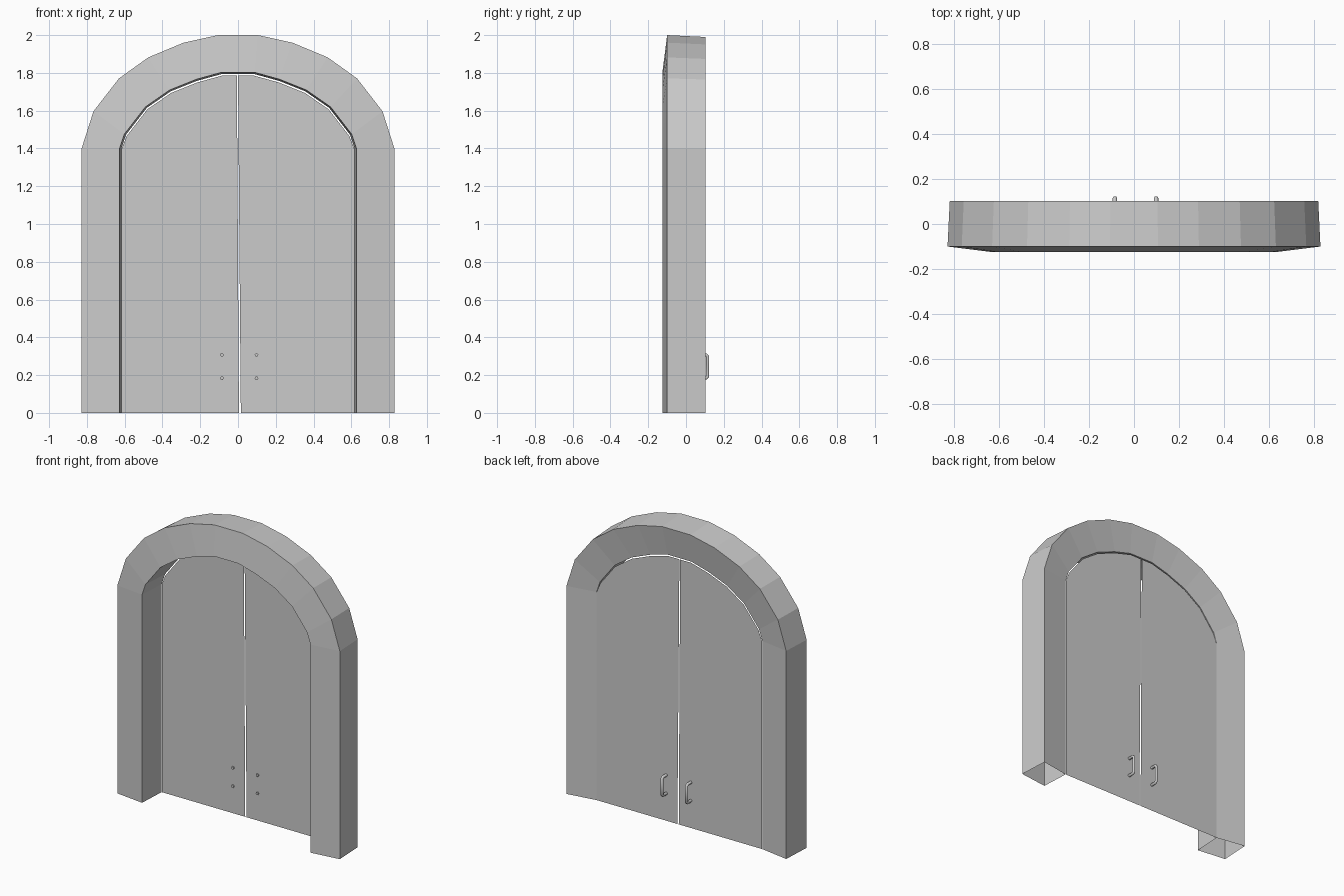
import bpy, bmesh

if "Cube" in bpy.data.objects:
    bpy.data.objects.remove(bpy.data.objects["Cube"])

# Half outlines of the arch (x, z), from the floor to the crown
OUTER = [(.828, 0), (.828, 1.4), (.765, 1.597), (.63, 1.771), (.475, 1.882), (.288, 1.96), (.106, 2.0)]
INNER = [(.627, 0), (.627, 1.4), (.602, 1.475), (.49, 1.62), (.362, 1.709), (.22, 1.766), (.09, 1.802)]


def inset(points, d):
    """Tighten an arch outline by d, keeping floor and springing heights."""
    return [(x - d * x / .83, z - d * max(0, z - 1.4) / .6) for x, z in points]


def full(points):
    return [(-x, z) for x, z in points] + points[::-1]


def make_object(name, verts, faces, recalc=True):
    mesh = bpy.data.meshes.new(name)
    bm = bmesh.new()
    vs = [bm.verts.new(v) for v in verts]
    for f in faces:
        bm.faces.new([vs[i] for i in f])
    if recalc:
        bmesh.ops.recalc_face_normals(bm, faces=bm.faces)
    bm.to_mesh(mesh)
    bm.free()
    ob = bpy.data.objects.new(name, mesh)
    bpy.context.collection.objects.link(ob)
    return ob


# Arched frame: four outlines joined into a tube, open at the feet
rings = [(full(OUTER), -.1), (full(INNER), -.125),
         (full(inset(INNER, .013)), .07), (full(inset(OUTER, .01)), .103)]
n = len(rings[0][0])
verts = [(x, y, z) for pts, y in rings for x, z in pts]
faces = [(r * n + i, r * n + i + 1, (r + 1) % 4 * n + i + 1, (r + 1) % 4 * n + i)
         for r in range(4) for i in range(n - 1)]
make_object("door_frame", verts, faces)

# Two thin door leaves with a slightly leaning gap between them
door = inset(INNER, .015)
door = door[:2] + [(x - .002, z - .007) for x, z in door[2:]]
top = door[-1][1]
for side, name, foot, head in ((-1, "left_door", .005, -.006), (1, "right_door", .015, 0)):
    pts = [(side * x, z) for x, z in door] + [(head, top), (foot, 0)]
    make_object(name, [(x, .07, z) for x, z in pts], [range(len(pts))], False)

# Pull handles: bent hexagonal bars whose ends pass through the leaves
for x, name in ((-.085, "left_handle"), (.098, "right_handle")):
    curve = bpy.data.curves.new(name, 'CURVE')
    curve.dimensions = '3D'
    curve.bevel_depth = .01
    curve.bevel_resolution = 1
    curve.use_fill_caps = True
    path = [(.062, .184), (.107, .184), (.115, .192), (.115, .299), (.107, .307), (.062, .307)]
    spline = curve.splines.new('POLY')
    spline.points.add(len(path) - 1)
    for p, (y, z) in zip(spline.points, path):
        p.co = (x, y, z, 1)
    ob = bpy.data.objects.new(name, curve)
    bpy.context.collection.objects.link(ob)
